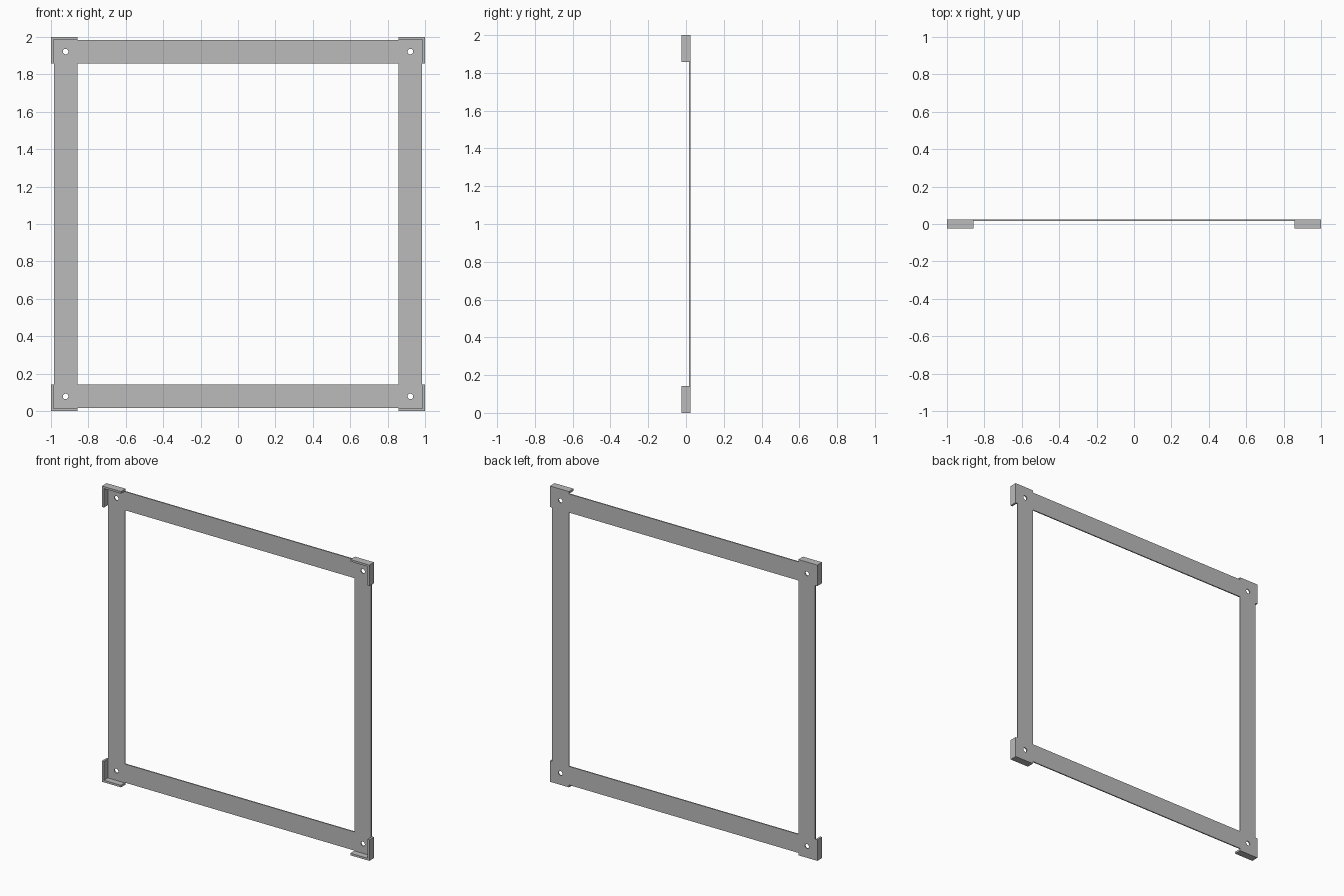
import bpy
import bmesh
from math import cos, sin, tau, radians

if "Cube" in bpy.data.objects:
    bpy.data.objects.remove(bpy.data.objects["Cube"])

OUTER, BAND, INNER = 1.0, 0.984, 0.858   # half sizes: corner, rail edge, opening
HALF_DEPTH, PLATE, LIP = 0.025, 0.008, 0.014
HOLE, HOLE_RADIUS = 0.922, 0.015

metal = bpy.data.materials.new("grey metal")
metal.use_nodes = True
grey = (0.5, 0.5, 0.5, 1)
metal.diffuse_color = grey
metal.node_tree.nodes["Principled BSDF"].inputs["Base Color"].default_value = grey


def sheet(name, loops, back, front):
    """Solid cut from closed outlines in x and z; inner loops become holes."""
    curve = bpy.data.curves.new(name, "CURVE")
    curve.dimensions = "2D"
    curve.fill_mode = "BOTH"
    curve.extrude = (back - front) / 2
    for loop in loops:
        spline = curve.splines.new("POLY")
        spline.points.add(len(loop) - 1)
        for point, (x, z) in zip(spline.points, loop):
            point.co = (x, z, 0, 1)
        spline.use_cyclic_u = True
    source = bpy.data.objects.new(name + " outline", curve)
    bpy.context.collection.objects.link(source)
    graph = bpy.context.evaluated_depsgraph_get()
    mesh = bpy.data.meshes.new_from_object(source.evaluated_get(graph))
    bpy.data.objects.remove(source)

    # Weld the walls to the caps
    bm = bmesh.new()
    bm.from_mesh(mesh)
    bmesh.ops.remove_doubles(bm, verts=bm.verts, dist=0.0001)
    bmesh.ops.recalc_face_normals(bm, faces=bm.faces)
    for face in bm.faces:
        face.smooth = False
    bm.to_mesh(mesh)
    bm.free()
    mesh.materials.clear()
    mesh.materials.append(metal)
    obj = bpy.data.objects.new(name, mesh)
    obj.rotation_euler.x = radians(90)
    obj.location = (0, (back + front) / 2, 1)
    bpy.context.collection.objects.link(obj)
    return obj


def quarter_turns(points):
    """Repeat a run of points around all four corners."""
    result = []
    for turn in range(4):
        result += points
        points = [(-z, x) for x, z in points]
    return result


# Flat frame with enlarged corners, square opening and bolt holes
outline = quarter_turns([(BAND, INNER), (OUTER, INNER), (OUTER, OUTER),
                         (INNER, OUTER), (INNER, BAND)])
opening = quarter_turns([(INNER, INNER)])
corners = {"top_left": (1, 1), "top_right": (-1, 1),
           "bottom_left": (1, -1), "bottom_right": (-1, -1)}
holes = [[(sx * HOLE + HOLE_RADIUS * cos(tau * i / 24),
           sz * HOLE + HOLE_RADIUS * sin(tau * i / 24)) for i in range(24)]
         for sx, sz in corners.values()]
plate_front = HALF_DEPTH - PLATE
sheet("frame_plate", [outline, opening] + holes, HALF_DEPTH, plate_front)

# Angled lips standing forward from each corner
edge = OUTER - LIP
lip = [(INNER, OUTER), (OUTER, OUTER), (OUTER, INNER),
       (edge, INNER), (edge, edge), (INNER, edge)]
for name, (sx, sz) in corners.items():
    sheet(name + "_corner_lip", [[(sx * x, sz * z) for x, z in lip]],
          plate_front, -HALF_DEPTH)
